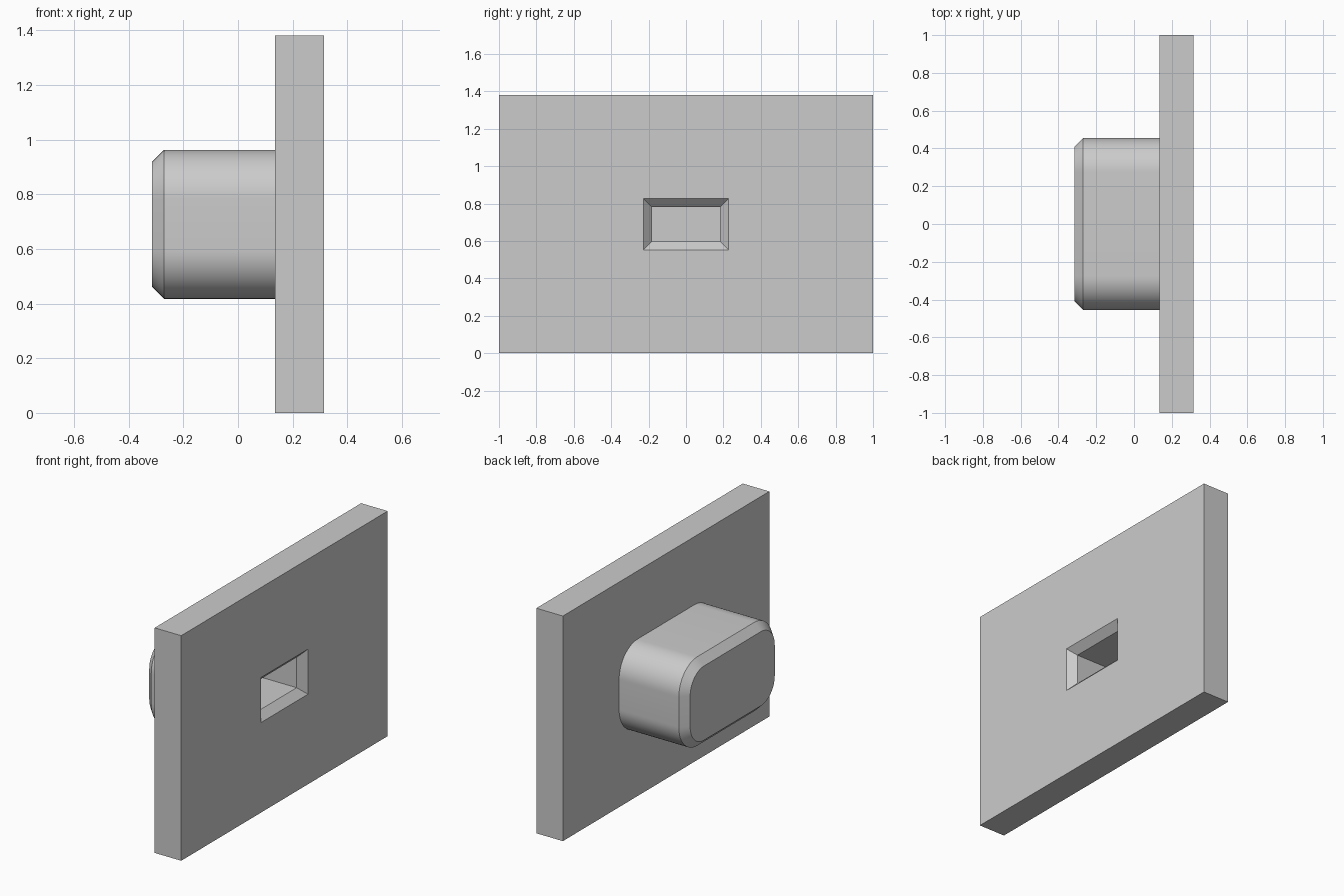
import bpy
import bmesh
import math

cube = bpy.data.objects.get("Cube")
if cube:
    bpy.data.objects.remove(cube, do_unlink=True)

MID_Z = 0.69        # height of the boss and pocket axis
BEVEL = 0.045       # chamfer on boss end and pocket mouth

grey = bpy.data.materials.new("plain grey")
grey.use_nodes = True
grey.diffuse_color = (0.6, 0.6, 0.6, 1)
grey.node_tree.nodes["Principled BSDF"].inputs["Base Color"].default_value = (0.6, 0.6, 0.6, 1)


def outline(half_y, half_z, radius=0, steps=16):
    """Rectangle in the YZ plane, with rounded corners if radius is set."""
    if not radius:
        return [(half_y, half_z), (-half_y, half_z), (-half_y, -half_z), (half_y, -half_z)]
    points = []
    for corner, (sy, sz) in enumerate([(1, 1), (-1, 1), (-1, -1), (1, -1)]):
        for i in range(steps + 1):
            a = (corner + i / steps) * math.pi / 2
            points.append((sy * (half_y - radius) + radius * math.cos(a),
                           sz * (half_z - radius) + radius * math.sin(a)))
    return points


def loft(name, sections):
    """Closed solid through (x, outline) sections along X."""
    bm = bmesh.new()
    rings = [[bm.verts.new((x, y, z + MID_Z)) for y, z in pts] for x, pts in sections]
    for a, b in zip(rings, rings[1:]):
        for i in range(len(a)):
            j = (i + 1) % len(a)
            bm.faces.new((a[i], a[j], b[j], b[i]))
    bm.faces.new(rings[0])
    bm.faces.new(rings[-1])
    bmesh.ops.recalc_face_normals(bm, faces=bm.faces)
    mesh = bpy.data.meshes.new(name)
    bm.to_mesh(mesh)
    bm.free()
    mesh.materials.append(grey)
    obj = bpy.data.objects.new(name, mesh)
    bpy.context.collection.objects.link(obj)
    return obj


def combine(target, tool, operation):
    """Apply a boolean and discard the tool object."""
    mod = target.modifiers.new(operation.lower(), 'BOOLEAN')
    mod.operation = operation
    mod.solver = 'EXACT'
    mod.object = tool
    bpy.context.view_layer.objects.active = target
    bpy.ops.object.modifier_apply(modifier=mod.name)
    bpy.data.objects.remove(tool, do_unlink=True)


# Upright plate
plate = loft("plate_with_boss", [(0.135, outline(1, MID_Z)), (0.315, outline(1, MID_Z))])

# Rounded boss with a chamfered end, sunk a little into the plate
end = outline(0.455 - BEVEL, 0.2725 - BEVEL, 0.18 - BEVEL)
body = outline(0.455, 0.2725, 0.18)
boss = loft("boss", [(-0.315, end), (-0.315 + BEVEL, body), (0.2, body)])
combine(plate, boss, 'UNION')

# Rectangular blind pocket with a flared mouth
pocket = loft("pocket_cutter", [
    (-0.135, outline(0.183, 0.093)),
    (0.315 - BEVEL, outline(0.183, 0.093)),
    (0.315 + BEVEL, outline(0.183 + 2 * BEVEL, 0.093 + 2 * BEVEL))])
pocket.hide_render = True
combine(plate, pocket, 'DIFFERENCE')

# Smooth corners, crisp edges
bpy.ops.object.select_all(action='DESELECT')
plate.select_set(True)
bpy.context.view_layer.objects.active = plate
bpy.ops.object.shade_smooth_by_angle(angle=math.radians(30))
